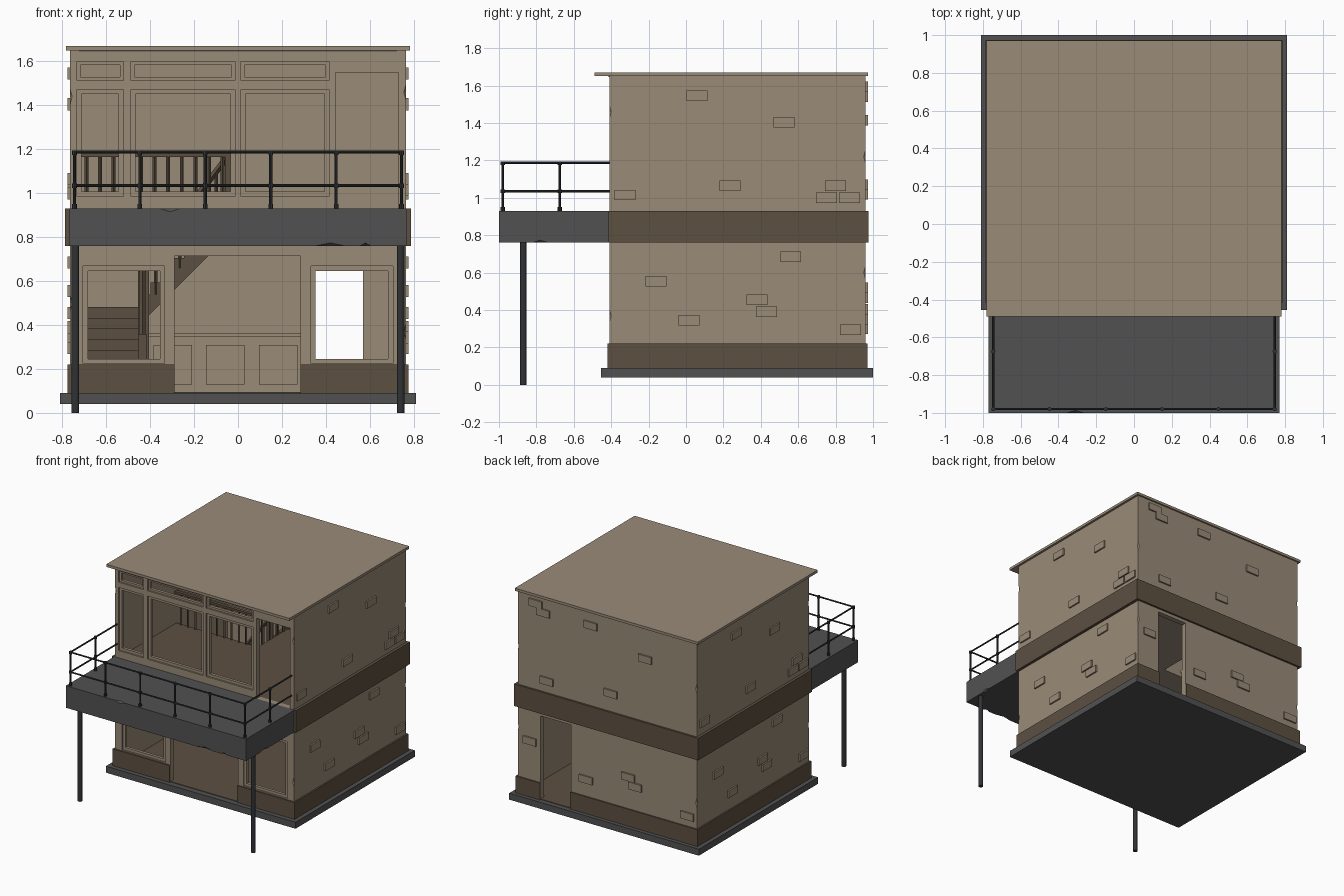
import bpy, bmesh, math
from mathutils import Vector


def material(name, rgb):
    m = bpy.data.materials.new(name)
    m.diffuse_color = (*rgb, 1)
    return m


TAN = material("tan plaster", (0.32, 0.256, 0.185))
BROWN = material("brown trim", (0.108, 0.080, 0.053))
GREY = material("grey concrete", (0.083, 0.083, 0.083))
DARK = material("dark metal", (0.030, 0.032, 0.035))
WOOD = material("stair wood", (0.105, 0.078, 0.053))


def finish(name, bm, mat):
    bmesh.ops.recalc_face_normals(bm, faces=bm.faces)
    me = bpy.data.meshes.new(name)
    bm.to_mesh(me)
    bm.free()
    ob = bpy.data.objects.new(name, me)
    bpy.context.collection.objects.link(ob)
    if mat:
        me.materials.append(mat)
    return ob


def add_box(bm, x0, x1, y0, y1, z0, z1):
    vs = bmesh.ops.create_cube(bm, size=1)["verts"]
    for v in vs:
        v.co = (x1 if v.co.x > 0 else x0, y1 if v.co.y > 0 else y0, z1 if v.co.z > 0 else z0)


def boxes(name, items, mat):
    bm = bmesh.new()
    for b in items:
        add_box(bm, *b)
    return finish(name, bm, mat)


def rods(name, items, mat, segs=8):
    """Straight bars given as (start, end, radius)."""
    bm = bmesh.new()
    for p, q, r in items:
        p, q = Vector(p), Vector(q)
        d = q - p
        m = d.to_track_quat('Z', 'Y').to_matrix().to_4x4()
        m.translation = (p + q) / 2
        bmesh.ops.create_cone(bm, cap_ends=True, segments=segs, radius1=r, radius2=r,
                              depth=d.length, matrix=m)
    return finish(name, bm, mat)


def prism(name, pts, y0, y1, mat):
    bm = bmesh.new()
    f = bm.faces.new([bm.verts.new((x, y0, z)) for x, z in pts])
    ext = bmesh.ops.extrude_face_region(bm, geom=[f])["geom"]
    for v in ext:
        if isinstance(v, bmesh.types.BMVert):
            v.co.y = y1
    return finish(name, bm, mat)


def add_chips(bm, chips):
    """Stretched octahedra: (position, long axis, half length)."""
    for pos, axis, length in chips:
        vs = bmesh.ops.create_uvsphere(bm, u_segments=4, v_segments=2, radius=1)["verts"]
        s = [0.016] * 3
        s["xyz".index(axis)] = length
        for v in vs:
            v.co = Vector((v.co.x * s[0], v.co.y * s[1], v.co.z * s[2])) + Vector(pos)


def cut(ob, holes=(), chips=()):
    bm = bmesh.new()
    for h in holes:
        add_box(bm, *h)
    add_chips(bm, chips)
    cutter = finish("cutter", bm, None)
    cutter.hide_render = True
    mod = ob.modifiers.new("cut", 'BOOLEAN')
    mod.operation, mod.solver, mod.object = 'DIFFERENCE', 'EXACT', cutter
    dg = bpy.context.evaluated_depsgraph_get()
    me = bpy.data.meshes.new_from_object(ob.evaluated_get(dg))
    ob.modifiers.clear()
    ob.data = me
    bpy.data.objects.remove(cutter)


# Window openings in the front wall: x0, x1, z0, z1
windows = [(-0.705, -0.335, 0.225, 0.668), (0.332, 0.705, 0.225, 0.668)]
for x0, x1 in ((-0.733, -0.522), (-0.487, -0.014), (0.014, 0.414)):
    windows += [(x0, x1, 0.986, 1.473), (x0, x1, 1.514, 1.6)]

# Hollow wall shell with doors and windows
walls = boxes("walls", [(-0.765, 0.765, -0.41, 0.96, 0.085, 1.655)], TAN)
cut(walls, [(-0.735, 0.735, -0.37, 0.92, 0.088, 1.64)])
openings = [(x0, x1, -0.5, -0.3, z0, z1) for x0, x1, z0, z1 in windows]
openings += [(-0.29, 0.285, -0.5, -0.3, 0.09, 0.715),
             (0.445, 0.73, -0.5, -0.3, 0.93, 1.55),
             (0.31, 0.57, 0.85, 1.05, 0.09, 0.735)]
wall_chips = [((sx * 0.768, y, z), 'z', 0.06) for sx, y, z in
              ((-1, -0.413, 0.5), (1, -0.413, 0.37), (-1, -0.413, 1.44), (1, -0.413, 1.46),
               (1, 0.963, 1.22), (1, 0.963, 0.6), (-1, 0.963, 1.3), (-1, 0.963, 0.42))]
cut(walls, openings, wall_chips)

# Recessed window frames
frames = []
for x0, x1, z0, z1 in windows:
    t = 0.015 if z1 == 1.6 else 0.021
    frames += [(x0, x0 + t, -0.398, -0.375, z0, z1), (x1 - t, x1, -0.398, -0.375, z0, z1),
               (x0 + t, x1 - t, -0.398, -0.375, z0, z0 + t),
               (x0 + t, x1 - t, -0.398, -0.375, z1 - t, z1)]
boxes("window_frames", frames, TAN)

# Ground slab, plinth and storey band
boxes("ground_slab", [(-0.81, 0.81, -0.455, 1.0, 0.04, 0.09)], GREY)
boxes("ground_floor", [(-0.735, 0.735, -0.37, 0.92, 0.089, 0.094),
                       (-0.29, 0.285, -0.41, -0.37, 0.089, 0.094),
                       (0.31, 0.57, 0.92, 0.96, 0.089, 0.094)], BROWN)
boxes("plinth", [(-0.777, -0.76, -0.42, 0.97, 0.09, 0.22), (0.76, 0.777, -0.42, 0.97, 0.09, 0.22),
                 (-0.76, -0.29, -0.42, -0.40, 0.09, 0.22), (0.285, 0.76, -0.42, -0.40, 0.09, 0.22),
                 (-0.76, 0.31, 0.95, 0.97, 0.09, 0.22), (0.57, 0.76, 0.95, 0.97, 0.09, 0.22)], BROWN)
boxes("storey_band", [(-0.787, -0.76, -0.415, 0.975, 0.76, 0.93),
                      (0.76, 0.787, -0.415, 0.975, 0.76, 0.93),
                      (-0.76, 0.76, 0.95, 0.975, 0.76, 0.93)], BROWN)

# Upper floor with stairwell
well = [(-0.735, 0.735, -0.37, 0.30), (-0.04, 0.735, 0.30, 0.92)]
boxes("upper_floor", [(*w, 0.76, 0.92) for w in well], TAN)
boxes("upper_floor_boards", [(*w, 0.92, 0.929) for w in well], BROWN)

# Roof deck and cornice ring
boxes("roof_deck", [(-0.725, 0.725, -0.415, 0.935, 1.645, 1.662)], GREY)
cornice = boxes("cornice", [(-0.81, 0.81, -0.55, 1.0, 1.67, 1.72)], TAN)
cut(cornice, [(-0.72, 0.72, -0.41, 0.93, 1.6, 1.8)],
    [((-0.26, -0.552, 1.722), 'x', 0.08), ((-0.55, -0.552, 1.668), 'x', 0.06),
     ((0.69, -0.552, 1.722), 'x', 0.05), ((-0.35, 1.0, 1.722), 'x', 0.06),
     ((-0.812, 0.53, 1.722), 'y', 0.08), ((0.812, 0.76, 1.722), 'y', 0.08),
     ((0.72, 0.68, 1.722), 'y', 0.07), ((-0.72, -0.05, 1.722), 'y', 0.08)])
lip = boxes("cornice_lip", [(-0.782, 0.782, -0.49, 0.972, 1.65, 1.67)], TAN)
cut(lip, [(-0.72, 0.72, -0.40, 0.93, 1.6, 1.8)])

# Raised bricks: right side, the same turned half round on the left, and the back
side = [(0.06, 1.545), (0.525, 1.405), (-0.325, 1.015), (0.235, 1.065), (0.80, 1.065),
        (0.75, 1.0), (0.875, 1.0), (0.56, 0.685), (-0.16, 0.555), (0.38, 0.455),
        (0.43, 0.39), (0.015, 0.345), (0.88, 0.295)]
back = [(0.61, 1.595), (0.545, 1.54), (0.14, 1.55), (-0.325, 1.415), (0.515, 1.02),
        (-0.03, 1.07), (0.66, 0.52), (0.18, 0.35), (-0.18, 0.465), (-0.24, 0.405), (-0.685, 0.3)]
w, h = 0.056, 0.028
bricks = [(0.76, 0.777, y - w, y + w, z - h, z + h) for y, z in side]
bricks += [(-0.777, -0.76, 0.545 - y - w, 0.545 - y + w, z - h, z + h) for y, z in side]
bricks += [(x - w, x + w, 0.955, 0.972, z - h, z + h) for x, z in back]
boxes("raised_bricks", bricks, TAN)

# Balcony on two posts
balcony = boxes("balcony", [(-0.77, 0.77, -1.0, -0.41, 0.76, 0.93)], GREY)
cut(balcony, (), [((0.42, -1.0, 0.758), 'x', 0.08), ((0.58, -1.0, 0.758), 'x', 0.03),
                  ((-0.31, -1.0, 0.932), 'x', 0.05), ((0.77, -0.78, 0.758), 'y', 0.05)])
rods("balcony_posts", [((s * 0.74, -0.87, 0), (s * 0.74, -0.87, 0.765), 0.017) for s in (-1, 1)],
     DARK, 12)

# Balcony railing with knuckles at the joints
posts = [(-0.745 + i * 0.298, -0.98) for i in range(6)] + [(s * 0.745, -0.675) for s in (-1, 1)]
bars = [((x, y, 0.93), (x, y, 1.19), 0.007) for x, y in posts]
for z in (1.035, 1.188):
    bars.append(((-0.745, -0.98, z), (0.745, -0.98, z), 0.006))
    bars += [((s * 0.745, -0.98, z), (s * 0.745, -0.405, z), 0.006) for s in (-1, 1)]
for x, y in posts:
    bars += [((x, y, z - 0.01), (x, y, z + 0.01), 0.011) for z in (0.94, 1.035, 1.185)]
rods("balcony_railing", bars, DARK)

# Lower stair flight with landing
steps = [(-0.735, -0.45, 0.27 + i * 0.052, 0.27 + (i + 1) * 0.052, 0.09, 0.09 + (i + 1) * 0.049)
         for i in range(8)]
steps.append((-0.735, -0.45, 0.686, 0.92, 0.09, 0.482))
boxes("lower_stairs", steps, WOOD)

# Upper stair flight along the back wall
profile = [(-0.45, 0.40), (-0.09, 0.76), (-0.04, 0.76), (-0.04, 0.929)]
for i in range(8, 0, -1):
    x, z = -0.45 + (i - 1) * 0.051, 0.482 + i * 0.0559
    profile += [(x, z), (x, z - 0.0559)]
prism("upper_stairs", profile, 0.686, 0.92, WOOD)

# Newel posts, stair handrails and stairwell railing
boxes("newel_posts", [(-0.455, -0.405, 0.655, 0.70, 0.09, 0.70), (-0.455, -0.415, 0.25, 0.29, 0.09, 0.36),
                      (-0.06, -0.025, 0.27, 0.305, 0.93, 1.19), (-0.06, -0.025, 0.66, 0.695, 0.93, 1.19)], WOOD)
rail = [((-0.435, 0.27, 0.34), (-0.435, 0.68, 0.68), 0.014),
        ((-0.43, 0.69, 0.67), (-0.045, 0.69, 1.17), 0.014)]
rail += [((-0.435, 0.27 + i * 0.058, 0.09 + i * 0.055), (-0.435, 0.27 + i * 0.058, 0.34 + i * 0.048), 0.008)
         for i in range(1, 7)]
rail += [((-0.43 + i * 0.055, 0.69, 0.48 + i * 0.06), (-0.43 + i * 0.055, 0.69, 0.67 + i * 0.0714), 0.008)
         for i in range(1, 7)]
rail += [((-0.69 + i * 0.062, 0.288, 0.93), (-0.69 + i * 0.062, 0.288, 1.17), 0.009) for i in range(11)]
rail += [((-0.042, 0.288 + i * 0.065, 0.93), (-0.042, 0.288 + i * 0.065, 1.17), 0.009) for i in range(1, 6)]
rods("stair_railing", rail, WOOD, 4)
boxes("stairwell_top_rail", [(-0.735, -0.025, 0.275, 0.301, 1.165, 1.182),
                             (-0.055, -0.029, 0.29, 0.69, 1.165, 1.182)], WOOD)

# Wainscot on the back wall
wains = [(-0.45, 0.305, 0.908, 0.922, 0.09, 0.35), (-0.45, 0.305, 0.895, 0.922, 0.345, 0.363)]
wains += [(x, x + 0.175, 0.898, 0.91, 0.13, 0.31) for x in (-0.385, -0.145, 0.095)]
boxes("wainscot", wains, TAN)
